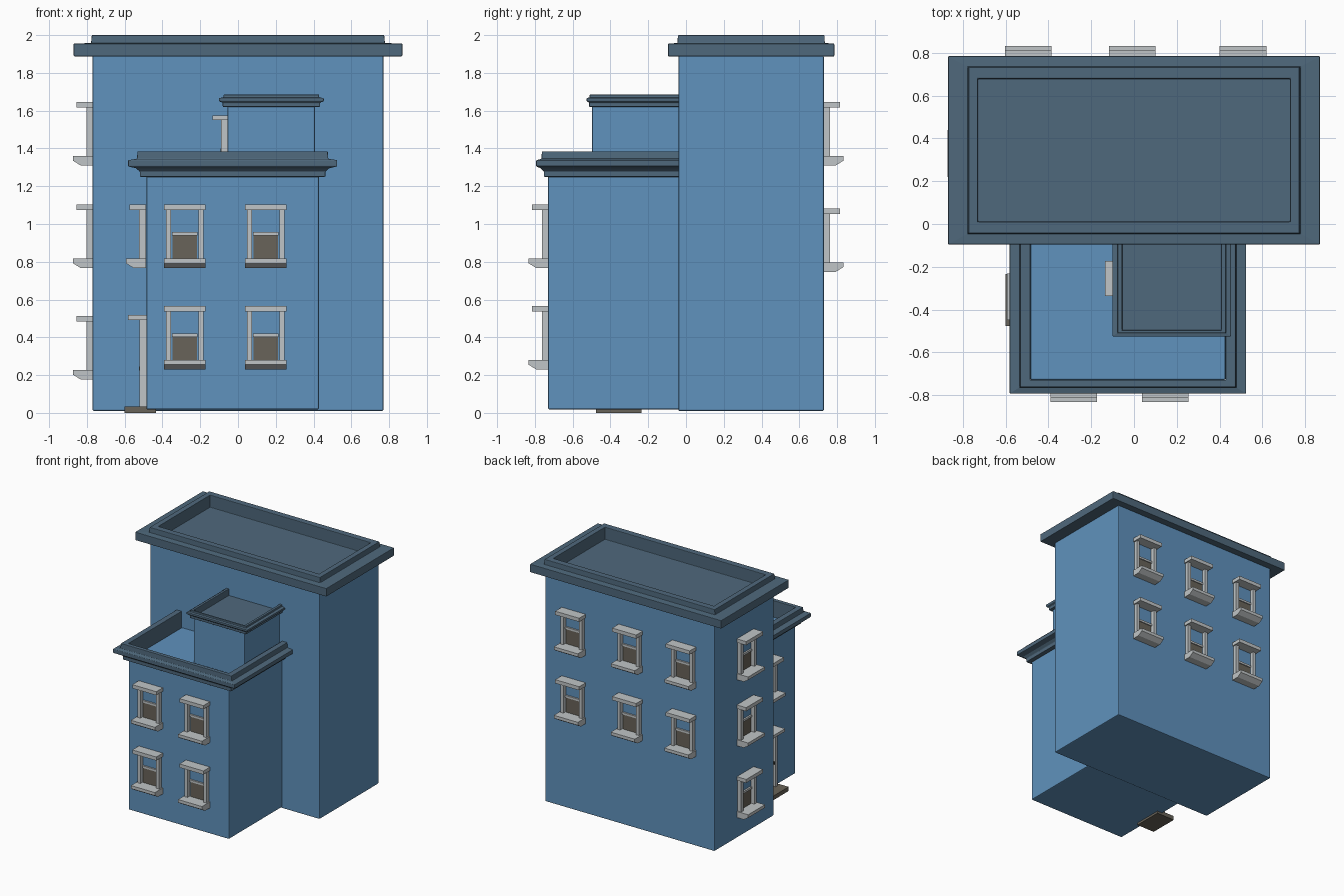
import bpy, bmesh, math
from mathutils import Matrix, Vector

if "Cube" in bpy.data.objects:
    bpy.data.objects.remove(bpy.data.objects["Cube"])


def material(name, rgb):
    m = bpy.data.materials.new(name)
    m.diffuse_color = (*rgb, 1)
    m.use_nodes = True
    m.node_tree.nodes["Principled BSDF"].inputs["Base Color"].default_value = m.diffuse_color
    return m


WALL = material("blue_wall", (0.115, 0.287, 0.51))
ROOF = material("slate_roof", (0.078, 0.140, 0.202))
TRIM = material("pale_stone", (0.53, 0.56, 0.57))
DARK = material("dark_brown", (0.141, 0.127, 0.100))


def finish(bm, name, mats, bevel=0.0):
    bmesh.ops.recalc_face_normals(bm, faces=bm.faces)
    me = bpy.data.meshes.new(name)
    bm.to_mesh(me)
    bm.free()
    for m in mats:
        me.materials.append(m)
    ob = bpy.data.objects.new(name, me)
    bpy.context.collection.objects.link(ob)
    if bevel:
        mod = ob.modifiers.new("soft_edges", 'BEVEL')
        mod.width = bevel
        mod.segments = 2
        mod.limit_method = 'ANGLE'
    return ob


def add_box(bm, x0, x1, y0, y1, z0, z1, mat=0):
    c = Vector(((x0 + x1) / 2, (y0 + y1) / 2, (z0 + z1) / 2))
    s = Matrix.Diagonal((x1 - x0, y1 - y0, z1 - z0, 1))
    r = bmesh.ops.create_cube(bm, size=1, matrix=Matrix.Translation(c) @ s)
    for f in {f for v in r["verts"] for f in v.link_faces}:
        f.material_index = mat


def block(name, *dims, mat=WALL, bevel=0.007):
    bm = bmesh.new()
    add_box(bm, *dims)
    return finish(bm, name, [mat], bevel)


def cornice(name, x0, x1, y0, y1, profile, attached=False, floor=True):
    """Rectangular loops of (x offset, y offset, z), open at the back if attached."""
    bm = bmesh.new()
    loops = []
    for ox, oy, z in profile:
        yb = y1 if attached else y1 + oy
        pts = [(x0 - ox, yb), (x0 - ox, y0 - oy), (x1 + ox, y0 - oy), (x1 + ox, yb)]
        loops.append([bm.verts.new((x, y, z)) for x, y in pts])
    for a, b in zip(loops, loops[1:]):
        for i in range(3 if attached else 4):
            j = (i + 1) % 4
            bm.faces.new((a[i], a[j], b[j], b[i]))
    if floor:
        bm.faces.new(loops[-1])
    return finish(bm, name, [ROOF], 0.004)


# Building masses
block("main_block", -0.77, 0.77, -0.04, 0.73, 0.01, 1.89)
block("front_wing", -0.485, 0.428, -0.73, -0.035, 0.018, 1.252)
block("roof_stair_house", -0.055, 0.408, -0.498, -0.035, 1.24, 1.625)

# Cornices with parapets and sunken roofs
cornice("main_cornice", -0.77, 0.77, -0.04, 0.73, [
    (-0.01, -0.01, 1.888), (0.1, 0.055, 1.888), (0.1, 0.055, 1.955),
    (0.008, 0.005, 1.958), (0.004, 0.003, 2.0),
    (-0.04, -0.05, 2.0), (-0.04, -0.05, 1.90)])
cornice("wing_cornice", -0.485, 0.428, -0.73, -0.035, [
    (0, 0, 1.25), (0.035, 0.022, 1.25), (0.035, 0.022, 1.278), (0.055, 0.04, 1.295),
    (0.097, 0.063, 1.305), (0.097, 0.063, 1.338), (0.05, 0.035, 1.345),
    (0.047, 0.033, 1.385), (0, 0, 1.385), (0, 0, 1.245)], True, False)
cornice("stair_house_cornice", -0.055, 0.408, -0.498, -0.035, [
    (0, 0, 1.62), (0.026, 0.015, 1.62), (0.026, 0.015, 1.642), (0.046, 0.028, 1.65),
    (0.046, 0.028, 1.667), (0.022, 0.012, 1.67), (0.022, 0.012, 1.685),
    (0, 0, 1.685), (0, 0, 1.63)], True)


def place(ob, x, y, z, facing):
    angle = {"front": 0, "back": math.pi, "left": -math.pi / 2}[facing]
    ob.matrix_world = Matrix.Translation((x, y, z)) @ Matrix.Rotation(angle, 4, 'Z')


def window(name, x, y, z, facing):
    """Sash window, origin at the sill bottom on the wall, facing -y."""
    bm = bmesh.new()
    # Sill with sloping underside
    prof = [(0.004, 0.05), (-0.103, 0.05), (-0.103, 0.025), (-0.063, 0), (0.004, 0)]
    ends = [[bm.verts.new((u, py, pz)) for py, pz in prof] for u in (-0.109, 0.109)]
    bm.faces.new(ends[0])
    bm.faces.new(ends[1])
    for i in range(5):
        j = (i + 1) % 5
        bm.faces.new((ends[0][i], ends[0][j], ends[1][j], ends[1][i]))
    # Lintel, jambs, meeting rail, lower pane
    add_box(bm, -0.109, 0.109, -0.085, 0.004, 0.306, 0.336)
    for s in (-1, 1):
        a, b = sorted((s * 0.072, s * 0.099))
        add_box(bm, a, b, -0.033, 0.004, 0.05, 0.306)
    add_box(bm, -0.068, 0.068, -0.014, 0.004, 0.173, 0.19)
    add_box(bm, -0.066, 0.066, -0.006, 0.002, 0.05, 0.173, 1)
    place(finish(bm, name, [TRIM, DARK]), x, y, z, facing)


def door(name, x, y, z, facing, half, height, depth):
    bm = bmesh.new()
    add_box(bm, -half, half, -depth, 0.004, height - 0.024, height)
    for s in (-1, 1):
        a, b = sorted((s * (half - 0.032), s * (half - 0.008)))
        add_box(bm, a, b, -0.036, 0.004, 0, height - 0.024)
    add_box(bm, -half + 0.032, half - 0.032, -0.007, 0.002, 0, height - 0.024, 1)
    # Handle
    add_box(bm, half - 0.055, half - 0.043, -0.038, 0, height * 0.4, height * 0.4 + 0.02, 1)
    place(finish(bm, name, [TRIM, DARK]), x, y, z, facing)


# Windows
for row, z in enumerate((0.747, 1.31)):
    for col, x in enumerate((-0.495, -0.008, 0.51)):
        window(f"back_window_{row}_{col}", x, 0.73, z, "back")
for row, z in enumerate((0.23, 0.767)):
    for col, x in enumerate((-0.282, 0.147)):
        window(f"front_window_{row}_{col}", x, -0.73, z, "front")
for row, z in enumerate((0.177, 0.767, 1.31)):
    window(f"left_window_{row}", -0.77, 0.33, z, "left")
window("wing_left_window", -0.49, -0.34, 0.767, "left")

# Doors and doorstep
door("entrance_door", -0.485, -0.345, 0.03, "left", 0.109, 0.487, 0.098)
door("roof_door", -0.055, -0.255, 1.25, "left", 0.083, 0.325, 0.08)
block("doorstep", -0.60, -0.435, -0.477, -0.235, 0.0, 0.034, mat=DARK, bevel=0)
